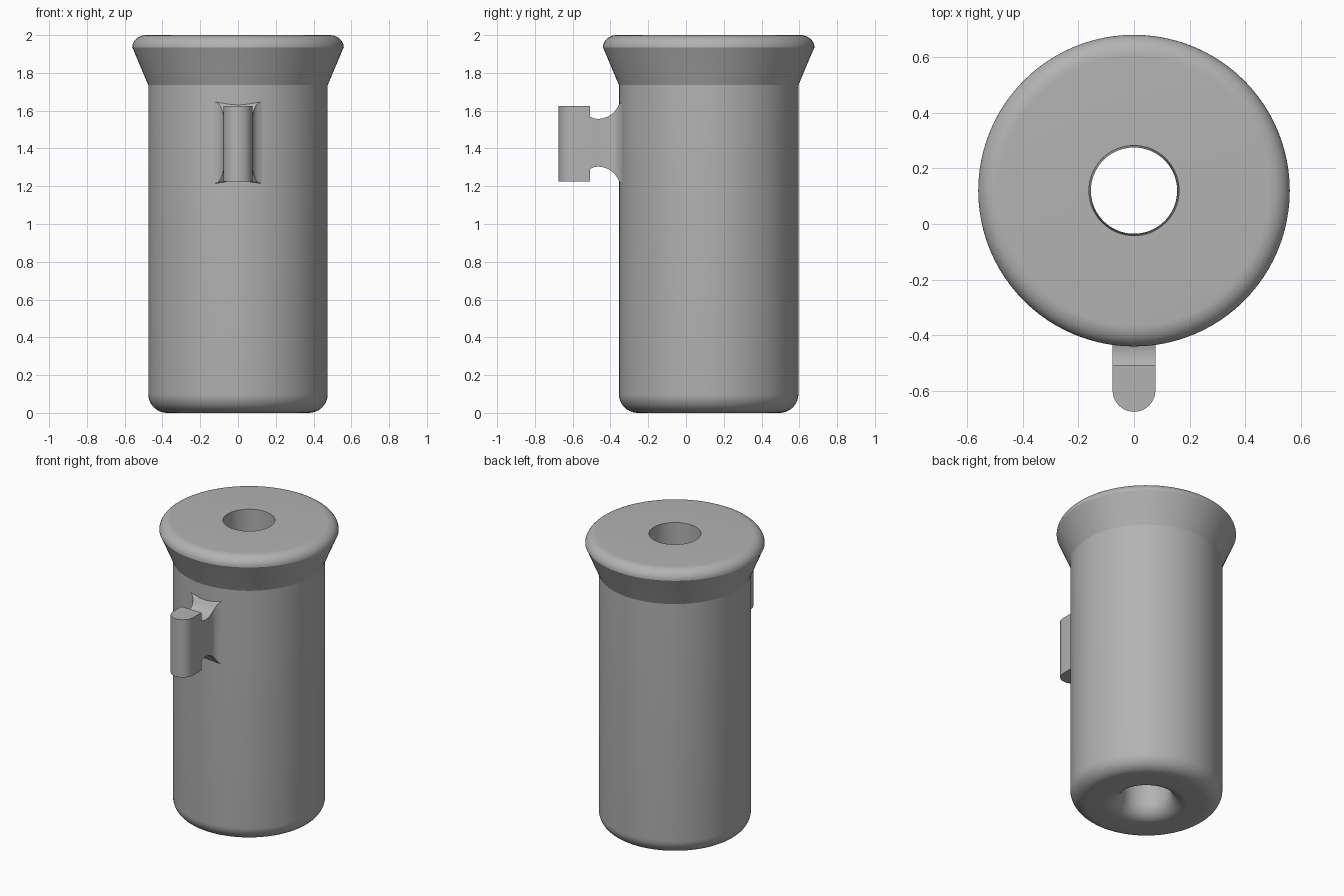
import bpy, bmesh
from math import sin, cos, pi, radians
from mathutils import Vector, Matrix

if "Cube" in bpy.data.objects:
    bpy.data.objects.remove(bpy.data.objects["Cube"])

grey = bpy.data.materials.new("plain grey")
grey.use_nodes = True
COLOUR = (0.45, 0.45, 0.45, 1)
grey.diffuse_color = COLOUR
grey.node_tree.nodes["Principled BSDF"].inputs["Base Color"].default_value = COLOUR

AXIS_Y = 0.12


def finish(bm, name, angle):
    bmesh.ops.recalc_face_normals(bm, faces=bm.faces)
    mesh = bpy.data.meshes.new(name)
    bm.to_mesh(mesh)
    bm.free()
    mesh.materials.append(grey)
    obj = bpy.data.objects.new(name, mesh)
    bpy.context.collection.objects.link(obj)
    bpy.ops.object.select_all(action='DESELECT')
    obj.select_set(True)
    bpy.context.view_layer.objects.active = obj
    bpy.ops.object.shade_smooth_by_angle(angle=radians(angle))
    return obj


def arc(cx, cz, rx, rz, start, end, n=10):
    steps = [radians(start + (end - start) * i / n) for i in range(n + 1)]
    return [(cx + rx * cos(a), cz + rz * sin(a)) for a in steps]


# Hollow flared body: closed profile of (radius, height), turned on its axis
profile = (arc(0.255, 0.1, 0.1, 0.1, 180, 270)
           + arc(0.375, 0.1, 0.1, 0.1, 270, 360)
           + [(0.475, 1.735), (0.553, 1.92)]
           + arc(0.485, 1.935, 0.075, 0.065, 0, 90)
           + [(0.162, 2.0)])
bm = bmesh.new()
ring = [bm.verts.new((r, 0, z)) for r, z in profile]
edges = [bm.edges.new((ring[i - 1], ring[i])) for i in range(len(ring))]
bmesh.ops.spin(bm, geom=ring + edges, cent=(0, 0, 0), axis=(0, 0, 1),
               angle=2 * pi, steps=96, use_merge=True)
bmesh.ops.remove_doubles(bm, verts=bm.verts, dist=1e-5)
bmesh.ops.translate(bm, verts=bm.verts, vec=(0, AXIS_Y, 0))
finish(bm, "flared_body", 20)

# Lug head: upright bar with a round front
bm = bmesh.new()
outline = [(0.077, -0.507)] + arc(0, -0.598, 0.077, 0.077, 0, -180, 20) + [(-0.077, -0.507)]
base = bm.faces.new([bm.verts.new((x, y, 1.226)) for x, y in outline])
top = bmesh.ops.extrude_face_region(bm, geom=[base])["geom"]
bmesh.ops.translate(bm, vec=(0, 0, 0.398),
                    verts=[v for v in top if isinstance(v, bmesh.types.BMVert)])
finish(bm, "lug_head", 30)

# Lug neck: rectangular sections that flare into the body
# each section is (y, half width, half height)
sections = [(-0.51, 0.077, 0.139), (-0.49, 0.077, 0.130), (-0.465, 0.077, 0.126),
            (-0.44, 0.077, 0.129), (-0.415, 0.077, 0.138), (-0.395, 0.078, 0.150),
            (-0.38, 0.081, 0.163), (-0.367, 0.087, 0.180), (-0.357, 0.095, 0.198),
            (-0.348, 0.106, 0.210), (-0.337, 0.128, 0.217), (-0.30, 0.128, 0.217)]
bm = bmesh.new()
loops = [[bm.verts.new((sx * w, y, 1.43 + sz * h))
          for sx, sz in ((1, 1), (-1, 1), (-1, -1), (1, -1))] for y, w, h in sections]
for a, b in zip(loops, loops[1:]):
    for i in range(4):
        bm.faces.new((a[i - 1], a[i], b[i], b[i - 1]))
bm.faces.new(loops[0])
bm.faces.new(loops[-1])
finish(bm, "lug_neck", 35)
